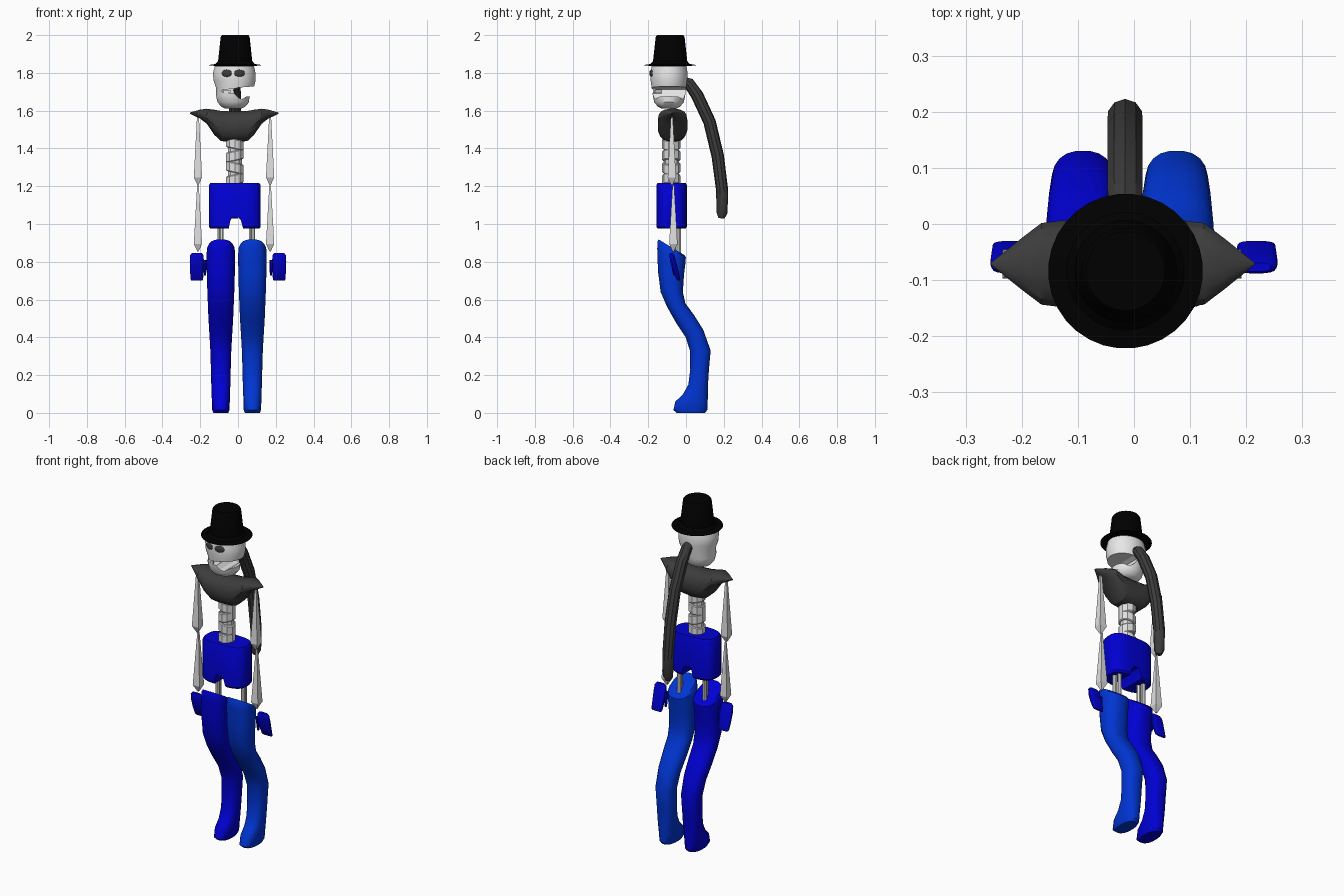
import bpy, bmesh, math
from mathutils import Vector, Matrix

old = bpy.data.objects.get("Cube")
if old:
    bpy.data.objects.remove(old, do_unlink=True)


def material(name, r, g, b):
    m = bpy.data.materials.new(name)
    m.use_nodes = True
    m.diffuse_color = (r, g, b, 1)
    m.node_tree.nodes["Principled BSDF"].inputs["Base Color"].default_value = (r, g, b, 1)
    return m


SKULL = material("pale_bone", 0.8, 0.8, 0.8)
BONE = material("bone", 0.74, 0.74, 0.74)
CHARCOAL = material("charcoal", 0.045, 0.045, 0.045)
BLACK = material("black", 0, 0, 0)
NAVY = material("deep_blue", 0, 0, 0.65)
BLUE = material("royal_blue", 0, 0.035, 0.65)
WHITE = material("tooth_white", 0.95, 0.95, 0.95)


def finish(name, bm, mat, smooth=35):
    bmesh.ops.recalc_face_normals(bm, faces=bm.faces)
    me = bpy.data.meshes.new(name)
    bm.to_mesh(me)
    bm.free()
    ob = bpy.data.objects.new(name, me)
    bpy.context.collection.objects.link(ob)
    me.materials.append(mat)
    bpy.ops.object.select_all(action="DESELECT")
    ob.select_set(True)
    bpy.context.view_layer.objects.active = ob
    if smooth:
        bpy.ops.object.shade_smooth_by_angle(angle=math.radians(smooth))
    return ob


def loft(name, rings, mat, sides=16, power=2, smooth=35):
    """Skin rings given as (centre, half-axis u, half-axis v)."""
    bm = bmesh.new()
    loops = []
    for c, u, v in rings:
        loop = []
        for i in range(sides):
            a = 2 * math.pi * (i + 0.5) / sides
            ca, sa = math.cos(a), math.sin(a)
            p = Vector(c)
            p += Vector(u) * math.copysign(abs(ca) ** (2 / power), ca)
            p += Vector(v) * math.copysign(abs(sa) ** (2 / power), sa)
            loop.append(bm.verts.new(p))
        loops.append(loop)
    for a, b in zip(loops, loops[1:]):
        for i in range(sides):
            j = (i + 1) % sides
            bm.faces.new((a[i], a[j], b[j], b[i]))
    bm.faces.new(loops[0])
    bm.faces.new(loops[-1])
    return finish(name, bm, mat, smooth)


def level(x, y, z, rx, ry):
    return (x, y, z), (rx, 0, 0), (0, ry, 0)


def cut(ob, outline, depth=2):
    """Cut a prism, drawn in the front plane, to a depth behind y = -1."""
    bm = bmesh.new()
    face = bm.faces.new([bm.verts.new((x, -1, z)) for x, z in outline])
    ext = bmesh.ops.extrude_face_region(bm, geom=[face])["geom"]
    bmesh.ops.translate(bm, vec=(0, depth, 0),
                        verts=[g for g in ext if isinstance(g, bmesh.types.BMVert)])
    cutter = finish("cutter", bm, ob.data.materials[0], 0)
    cutter.hide_render = True
    mod = ob.modifiers.new("cut", "BOOLEAN")
    mod.operation, mod.solver, mod.object = "DIFFERENCE", "EXACT", cutter
    bpy.context.view_layer.objects.active = ob
    bpy.ops.object.modifier_apply(modifier=mod.name)
    bpy.data.objects.remove(cutter, do_unlink=True)
    bpy.ops.object.select_all(action="DESELECT")
    ob.select_set(True)
    bpy.ops.object.shade_smooth_by_angle(angle=math.radians(35))


# Top hat: wide thin brim flowing into a tapered crown
hat = [(1.837, 0.1), (1.839, 0.138), (1.842, 0.138), (1.847, 0.105), (1.862, 0.091),
       (1.99, 0.077), (2.0, 0.07)]
loft("top_hat", [level(-0.015, -0.084, z, r, r) for z, r in hat], BLACK, 32)

# Skull with a mouth that gapes toward one side
skull = [(1.612, -0.025, 0.045, 0.04), (1.622, -0.025, 0.065, 0.06),
         (1.645, -0.025, 0.084, 0.079), (1.68, -0.028, 0.089, 0.086), (1.72, -0.016, 0.1, 0.092),
         (1.76, -0.018, 0.112, 0.098), (1.80, -0.02, 0.113, 0.099),
         (1.835, -0.019, 0.104, 0.092), (1.85, -0.018, 0.08, 0.075)]
head = loft("skull", [level(x, -0.09, z, rx, ry) for z, x, rx, ry in skull], SKULL, 32)
cut(head, [(0.2, 1.74), (0.08, 1.728), (0.0, 1.722), (-0.025, 1.712), (-0.018, 1.69),
           (0.0, 1.67), (0.02, 1.66), (0.045, 1.675), (0.2, 1.69)])
cut(head, [(0.0, 1.718), (-0.085, 1.71), (-0.085, 1.698), (0.0, 1.69)], 0.87)

# Eyes follow the curve of the face
for name, x, y, turn in (("right_eye", -0.06, -0.182, -0.35), ("left_eye", 0.008, -0.184, 0.25)):
    bm = bmesh.new()
    bmesh.ops.create_uvsphere(bm, u_segments=16, v_segments=8, radius=1, matrix=Matrix.LocRotScale(
        Vector((x, y, 1.798)), Matrix.Rotation(turn, 3, "Z"), Vector((0.029, 0.007, 0.019))))
    finish(name, bm, CHARCOAL)

# Teeth
bm = bmesh.new()
for x, y in ((-0.068, -0.164), (-0.048, -0.171)):
    bmesh.ops.create_cube(bm, size=1, matrix=Matrix.LocRotScale(
        Vector((x, y, 1.703)), None, Vector((0.018, 0.009, 0.014))))
finish("teeth", bm, WHITE, 0)

# Ponytail swept down the back
path = [(-0.03, 1.765, 0.02), (0.015, 1.745, 0.03), (0.06, 1.68, 0.033), (0.125, 1.54, 0.033),
        (0.168, 1.36, 0.033), (0.191, 1.18, 0.032), (0.191, 1.06, 0.029), (0.188, 1.03, 0.016)]
rings = []
for i, (y, z, r) in enumerate(path):
    a, b = path[max(i - 1, 0)], path[min(i + 1, len(path) - 1)]
    t = Vector((0, b[0] - a[0], b[1] - a[1])).normalized()
    rings.append(((-0.016, y, z), (r, 0, 0), t.cross(Vector((1, 0, 0))) * r))
loft("ponytail", rings, CHARCOAL, 10)

# Pointed shoulder collar, skinned from tip to tip
half = [(0.235, 1.584, 1.59, 0.002), (0.18, 1.557, 1.606, 0.047), (0.145, 1.53, 1.611, 0.074),
        (0.105, 1.47, 1.606, 0.079), (0.07, 1.438, 1.6, 0.079)]
stations = [(-d, *r) for d, *r in half] + [(0, 1.43, 1.597, 0.079)] + [(d, *r) for d, *r in half[::-1]]
loft("shoulder_collar", [((-0.02 + d, -0.071, (lo + hi) / 2), (0, w, 0), (0, 0, (hi - lo) / 2))
                         for d, lo, hi, w in stations], CHARCOAL, 16, 2.2, 25)

# Spine: a core with slightly tilted vertebrae
SX, SY = -0.017, -0.078
loft("spine_core", [level(SX, SY, z, 0.039, 0.039) for z in (1.2, 1.46)], BONE, 10)
for i in range(4):
    z, tilt = 1.235 + 0.063 * i, 0.01 * (-1) ** i
    loft(f"vertebra_{i + 1}", [((SX, SY, z + h), (r, 0, tilt), (0, r, 0)) for h, r in
                               ((-0.027, 0.044), (-0.022, 0.048), (0.022, 0.048), (0.027, 0.044))],
         BONE, 10, smooth=25)

# Hips with an arch between the legs
hips = loft("hips", [level(-0.017, -0.076, z, rx, ry) for z, rx, ry in
                     ((0.975, 0.13, 0.074), (0.985, 0.137, 0.081), (1.205, 0.137, 0.081),
                      (1.217, 0.13, 0.075))], NAVY, 32, 3)
cut(hips, [(-0.05, 0.9), (-0.048, 0.98), (-0.04, 1.02), (-0.028, 1.038), (-0.009, 1.03),
           (0.0, 1.038), (0.015, 1.02), (0.026, 0.98), (0.03, 0.9)])


# Legs: bent at the knee, slanted open top, forward foot
# rows are height, front, back, half width, slope
LEG = [(0.0, -0.05, 0.1, 0.04, 0), (0.015, -0.068, 0.114, 0.046, 0), (0.06, -0.057, 0.116, 0.048, 0),
       (0.1, -0.016, 0.116, 0.049, 0), (0.15, 0.012, 0.117, 0.051, 0), (0.23, 0.022, 0.122, 0.053, 0),
       (0.33, 0.02, 0.131, 0.056, 0), (0.42, -0.002, 0.092, 0.061, 0.02), (0.5, -0.055, 0.042, 0.066, 0.02),
       (0.57, -0.1, -0.003, 0.069, 0.01), (0.64, -0.135, -0.016, 0.072, 0), (0.74, -0.149, -0.01, 0.075, -0.01),
       (0.83, -0.153, -0.002, 0.076, -0.035), (0.865, -0.153, 0.0, 0.074, -0.042),
       (0.877, -0.146, -0.008, 0.066, -0.042)]
for side, x, mat in (("right", -0.091, NAVY), ("left", 0.076, BLUE)):
    loft(side + "_leg", [((x, (f + b) / 2, z), (w, 0, 0), (0, (b - f) / 2, s))
                         for z, f, b, w, s in LEG], mat, 20, 2.35)
    # Paired thigh bones in the gap below the hips
    for part, dx, y in (("front", 0.004, -0.064), ("back", -0.006, -0.038)):
        loft(f"{side}_{part}_thigh_bone", [level(x + dx, y, z, 0.012, 0.012) for z in (0.82, 1.0)], BONE, 8)


# Arms: four-sided tapered bones; hands: curved mitts with a thumb
for side, x, s in (("right", -0.212, -1), ("left", 0.17, 1)):
    for part, top, bottom, y in (("upper", 1.585, 1.207, -0.075), ("lower", 1.207, 0.855, -0.067)):
        loft(f"{side}_{part}_arm", [level(x, y, z, r, r) for z, r in
                                    ((bottom, 0.005), (bottom + 0.04, 0.031), (top, 0.006))],
             BONE, 4, smooth=0)
    hx = 0.218 * s
    mitt = [(0.7, -0.037, 0.03, 0.006), (0.708, -0.04, 0.034, 0.01), (0.75, -0.054, 0.036, 0.015),
            (0.8, -0.068, 0.038, 0.016), (0.835, -0.075, 0.036, 0.013), (0.847, -0.077, 0.026, 0.008)]
    loft(side + "_hand", [level(hx, y, z, rx, ry) for z, y, rx, ry in mitt], NAVY, 16, 3)
    thumb = [(0.727, -0.06, 0.006, 0.006), (0.77, -0.066, 0.009, 0.01), (0.81, -0.07, 0.013, 0.011)]
    loft(side + "_thumb", [level(0.178 * s + (0.81 - z) * -0.05 * s, y, z, rx, ry)
                           for z, y, rx, ry in thumb], NAVY, 8)
